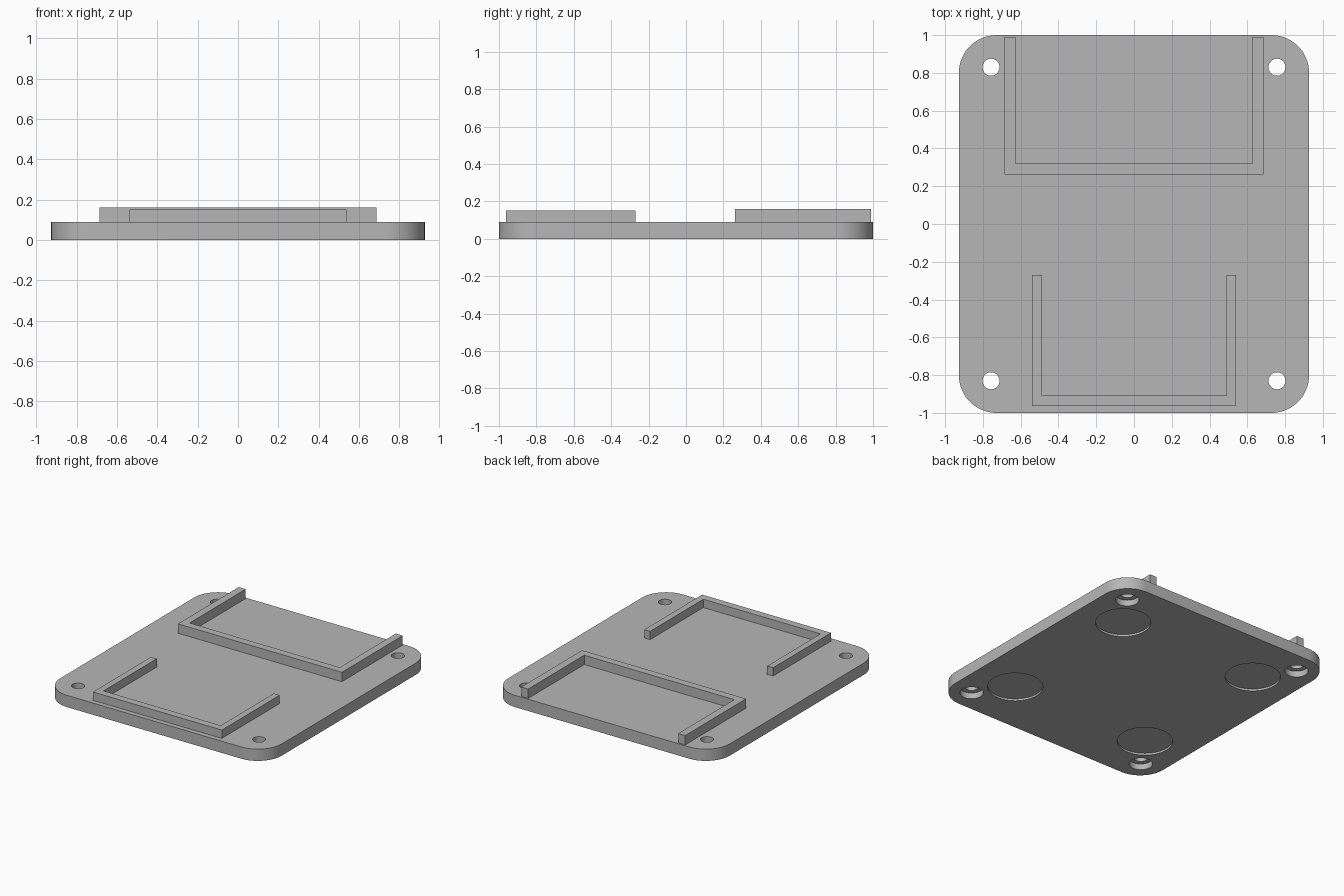
import bpy, bmesh
from math import sin, cos, pi, radians

cube = bpy.data.objects.get("Cube")
if cube:
    bpy.data.objects.remove(cube, do_unlink=True)

HALF_X, HALF_Y, CORNER = 0.927, 1.0, 0.2
PLATE_TOP = 0.089

grey = bpy.data.materials.new("mid grey")
grey.use_nodes = True
colour = (0.47, 0.47, 0.47, 1)
grey.diffuse_color = colour
grey.node_tree.nodes["Principled BSDF"].inputs["Base Color"].default_value = colour


def prism(bm, points, z0, z1):
    """Extrude a counter-clockwise outline from z0 up to z1."""
    low = [bm.verts.new((x, y, z0)) for x, y in points]
    high = [bm.verts.new((x, y, z1)) for x, y in points]
    bm.faces.new(low[::-1])
    bm.faces.new(high)
    n = len(points)
    for i in range(n):
        j = (i + 1) % n
        bm.faces.new((low[i], low[j], high[j], high[i]))


def arc(cx, cy, r, start, end, steps):
    return [(cx + r * cos(start + (end - start) * i / steps),
             cy + r * sin(start + (end - start) * i / steps)) for i in range(steps + 1)]


def finish(name, bm):
    mesh = bpy.data.meshes.new(name)
    bm.to_mesh(mesh)
    bm.free()
    mesh.materials.append(grey)
    obj = bpy.data.objects.new(name, mesh)
    bpy.context.collection.objects.link(obj)
    return obj


def activate(obj):
    bpy.ops.object.select_all(action='DESELECT')
    obj.select_set(True)
    bpy.context.view_layer.objects.active = obj


def four_discs(bm, x, y, r, z0, z1):
    for sx in (-1, 1):
        for sy in (-1, 1):
            prism(bm, arc(sx * x, sy * y, r, 0, 2 * pi, 64)[:-1], z0, z1)


def cut(target, cutter):
    cutter.hide_render = True
    activate(target)
    mod = target.modifiers.new("cut", 'BOOLEAN')
    mod.operation = 'DIFFERENCE'
    mod.solver = 'EXACT'
    mod.object = cutter
    bpy.ops.object.modifier_apply(modifier=mod.name)
    bpy.data.objects.remove(cutter, do_unlink=True)


# Rounded base plate
outline = []
for k, (sx, sy) in enumerate(((1, 1), (-1, 1), (-1, -1), (1, -1))):
    outline += arc(sx * (HALF_X - CORNER), sy * (HALF_Y - CORNER), CORNER,
                   k * pi / 2, (k + 1) * pi / 2, 20)
bm = bmesh.new()
prism(bm, outline, 0, PLATE_TOP)
plate = finish("base_plate", bm)

# Screw holes through the plate
bm = bmesh.new()
four_discs(bm, 0.757, 0.83, 0.045, -0.1, 0.3)
cut(plate, finish("hole_cutter", bm))

# Counterbores and shallow foot recesses underneath
bm = bmesh.new()
four_discs(bm, 0.757, 0.83, 0.08, -0.1, 0.045)
four_discs(bm, 0.58, 0.575, 0.19, -0.1, 0.015)
cut(plate, finish("recess_cutter", bm))

activate(plate)
bpy.ops.object.shade_smooth_by_angle(angle=radians(30))


# U-shaped retaining walls, open towards the back
def u_wall(name, outer, inner, front, inner_front, back, top):
    bm = bmesh.new()
    prism(bm, [(-outer, front), (outer, front), (outer, back), (inner, back),
               (inner, inner_front), (-inner, inner_front),
               (-inner, back), (-outer, back)], PLATE_TOP, top)
    return finish(name, bm)


u_wall("back_retaining_wall", 0.686, 0.628, 0.262, 0.319, 0.989, 0.16)
u_wall("front_retaining_wall", 0.539, 0.49, -0.963, -0.907, -0.271, 0.152)
